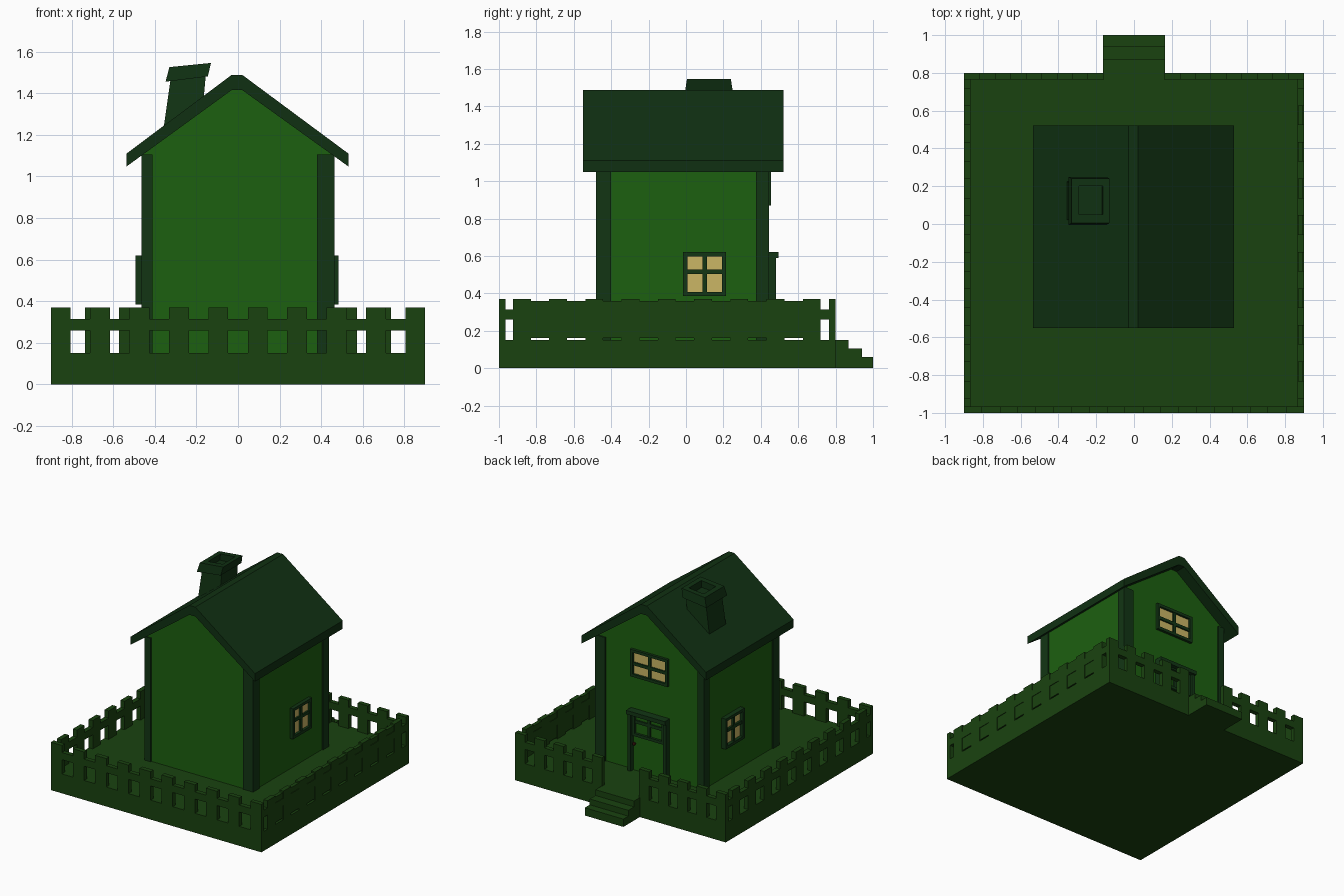
import bpy, bmesh

if "Cube" in bpy.data.objects:
    bpy.data.objects.remove(bpy.data.objects["Cube"])


def material(name, rgb):
    m = bpy.data.materials.new(name)
    m.diffuse_color = (*rgb, 1)
    m.use_nodes = True
    m.node_tree.nodes["Principled BSDF"].inputs["Base Color"].default_value = m.diffuse_color
    return m


WALL = material("wall_green", (0.012, 0.115, 0.005))
TRIM = material("trim_green", (0.006, 0.036, 0.007))
ROOF = material("roof_green", (0.005, 0.03, 0.006))
YARD = material("yard_green", (0.010, 0.055, 0.005))
GLASS = material("window_glow", (0.60, 0.47, 0.13))
KNOB = material("knob_red", (0.08, 0.012, 0.008))


def finish(name, bm, mat):
    bmesh.ops.recalc_face_normals(bm, faces=bm.faces)
    me = bpy.data.meshes.new(name)
    bm.to_mesh(me)
    bm.free()
    me.materials.append(mat)
    ob = bpy.data.objects.new(name, me)
    bpy.context.collection.objects.link(ob)
    return ob


def boxes(name, items, mat):
    """One mesh from boxes (x0, x1, y0, y1, z0, z1)."""
    bm = bmesh.new()
    for x0, x1, y0, y1, z0, z1 in items:
        vs = bmesh.ops.create_cube(bm, size=1)["verts"]
        for v in vs:
            v.co = (x1 if v.co.x > 0 else x0,
                    y1 if v.co.y > 0 else y0,
                    z1 if v.co.z > 0 else z0)
    return finish(name, bm, mat)


def prism(name, profile, to3d, a, b, mat):
    """Extrude a 2D profile from a to b."""
    bm = bmesh.new()
    r = [[bm.verts.new(to3d(p, q, t)) for p, q in profile] for t in (a, b)]
    n = len(profile)
    bm.faces.new(r[0])
    bm.faces.new(r[1])
    for i in range(n):
        j = (i + 1) % n
        bm.faces.new((r[0][i], r[0][j], r[1][j], r[1][i]))
    return finish(name, bm, mat)


def loft(name, rings, mat):
    """Tilted rectangular rings (x_left, z_left, x_right, z_right, y0, y1)."""
    bm = bmesh.new()
    rs = [[bm.verts.new(c) for c in ((a, y0, b), (c, y0, d), (c, y1, d), (a, y1, b))]
          for a, b, c, d, y0, y1 in rings]
    for lo, hi in zip(rs, rs[1:]):
        for i in range(4):
            j = (i + 1) % 4
            bm.faces.new((lo[i], lo[j], hi[j], hi[i]))
    bm.faces.new(rs[0])
    bm.faces.new(rs[-1])
    return finish(name, bm, mat)


def along_y(p, q, t):
    return (p, t, q)


def along_x(p, q, t):
    return (t, p, q)


# Raised yard and entrance steps
boxes("yard_base", [(-0.9, 0.9, -1, 0.8, 0, 0.15)], YARD)
prism("entrance_steps", [(0.79, 0), (1, 0), (1, 0.06), (0.94, 0.06), (0.94, 0.105),
                         (0.87, 0.105), (0.87, 0.15), (0.79, 0.15)],
      along_x, -0.165, 0.165, YARD)

# House body and corner posts
prism("house_walls", [(-0.455, 0.15), (0.455, 0.15), (0.455, 1.11), (0.02, 1.44),
                      (-0.03, 1.44), (-0.455, 1.11)], along_y, -0.47, 0.435, WALL)
boxes("corner_posts", [(x0, x1, y0, y1, 0.15, 1.105)
                       for x0, x1 in ((-0.465, -0.41), (0.38, 0.465))
                       for y0, y1 in ((-0.48, -0.4), (0.375, 0.445))], TRIM)

# Roof
prism("roof", [(-0.535, 1.048), (-0.03, 1.415), (0.02, 1.415), (0.53, 1.048),
               (0.53, 1.11), (0.02, 1.488), (-0.03, 1.488), (-0.535, 1.11)],
      along_y, -0.55, 0.522, ROOF)

# Leaning chimney with an open cap
loft("chimney", [(-0.365, 1.18, -0.17, 1.32, 0.02, 0.225),
                 (-0.325, 1.46, -0.155, 1.485, 0.025, 0.22)], TRIM)
loft("chimney_cap", [(-0.348, 1.455, -0.145, 1.48, -0.005, 0.25),
                     (-0.33, 1.525, -0.13, 1.545, 0.005, 0.24),
                     (-0.29, 1.529, -0.165, 1.5415, 0.05, 0.2),
                     (-0.295, 1.48, -0.17, 1.49, 0.05, 0.2)], ROOF)


def window(name, place, u0, u1, z0, z1, depth, bar):
    """Frame, cross bars and glowing pane; place() turns (u, n, z) ranges into a box."""
    w = 0.022
    m = (u0 + u1) / 2
    d = depth
    frame = [(u0, u0 + w, 0, d, z0, z1), (u1 - w, u1, 0, d, z0, z1),
             (u0, u1, 0, d, z0, z0 + w), (u0, u1, 0, d, z1 - w, z1),
             (m - 0.012, m + 0.012, 0, d * 0.8, z0, z1),
             (u0, u1, 0, d * 0.8, bar - 0.012, bar + 0.012)]
    boxes(name + "_frame", [place(*f) for f in frame], TRIM)
    boxes(name + "_pane", [place(u0 + 0.01, u1 - 0.01, 0, d * 0.45, z0 + 0.01, z1 - 0.01)], GLASS)


def right_side(u0, u1, n0, n1, z0, z1):
    return (0.445 + n0, 0.445 + n1, u0, u1, z0, z1)


def left_side(u0, u1, n0, n1, z0, z1):
    return (-0.445 - n1, -0.445 - n0, u0, u1, z0, z1)


def door_side(u0, u1, n0, n1, z0, z1):
    return (u0, u1, 0.425 + n0, 0.425 + n1, z0, z1)


# Windows on both sides and above the door
window("right_window", right_side, -0.015, 0.215, 0.385, 0.62, 0.037, 0.515)
window("left_window", left_side, -0.015, 0.215, 0.385, 0.62, 0.047, 0.515)
window("upper_window", door_side, -0.16, 0.16, 0.87, 1.08, 0.03, 0.97)

# Door with frame, glazed top and knob
boxes("door_frame", [(-0.165, -0.138, 0.42, 0.48, 0.15, 0.61),
                     (0.138, 0.165, 0.42, 0.48, 0.15, 0.61),
                     (-0.165, 0.165, 0.42, 0.495, 0.59, 0.62)], TRIM)
boxes("door_panel", [(-0.14, 0.14, 0.42, 0.445, 0.15, 0.6)], WALL)
window("door_window", door_side, -0.138, 0.138, 0.42, 0.6, 0.038, 0.53)
bm = bmesh.new()
bmesh.ops.create_icosphere(bm, subdivisions=1, radius=0.014)
bmesh.ops.translate(bm, verts=bm.verts, vec=(0.12, 0.462, 0.36))
finish("door_knob", bm, KNOB)


# Picket fences around the yard
def fence(name, place, start, end, count, width):
    step = (end - start - width) / (count - 1)
    parts = [(start + i * step, start + i * step + width, 0.15, 0.37) for i in range(count)]
    parts.append((start, end, 0.26, 0.315))
    boxes(name, [place(*p) for p in parts], YARD)


T = 0.035
fence("front_fence", lambda a, b, c, d: (a, b, -1, -1 + T, c, d), -0.9, 0.9, 10, 0.095)
for side, a, b in (("left", -0.9, -0.16), ("right", 0.16, 0.9)):
    fence("back_fence_" + side, lambda a, b, c, d: (a, b, 0.8 - T, 0.8, c, d), a, b, 5, 0.085)
fence("left_fence", lambda a, b, c, d: (-0.9, -0.9 + T, a, b, c, d), -0.925, 0.72, 9, 0.095)
fence("right_fence", lambda a, b, c, d: (0.9 - T, 0.9, a, b, c, d), -0.925, 0.72, 9, 0.095)
boxes("side_rail_ends", [(x, x + T, y0, y1, 0.26, 0.315) for x in (-0.9, 0.9 - T)
                         for y0, y1 in ((-0.97, -0.92), (0.71, 0.77))], YARD)
# Closed middle stretch of the right fence, with narrow slits along its foot
boxes("right_fence_panel", [(0.9 - T + 0.004, 0.896, -0.925, 0.63, 0.162, 0.358)], YARD)
